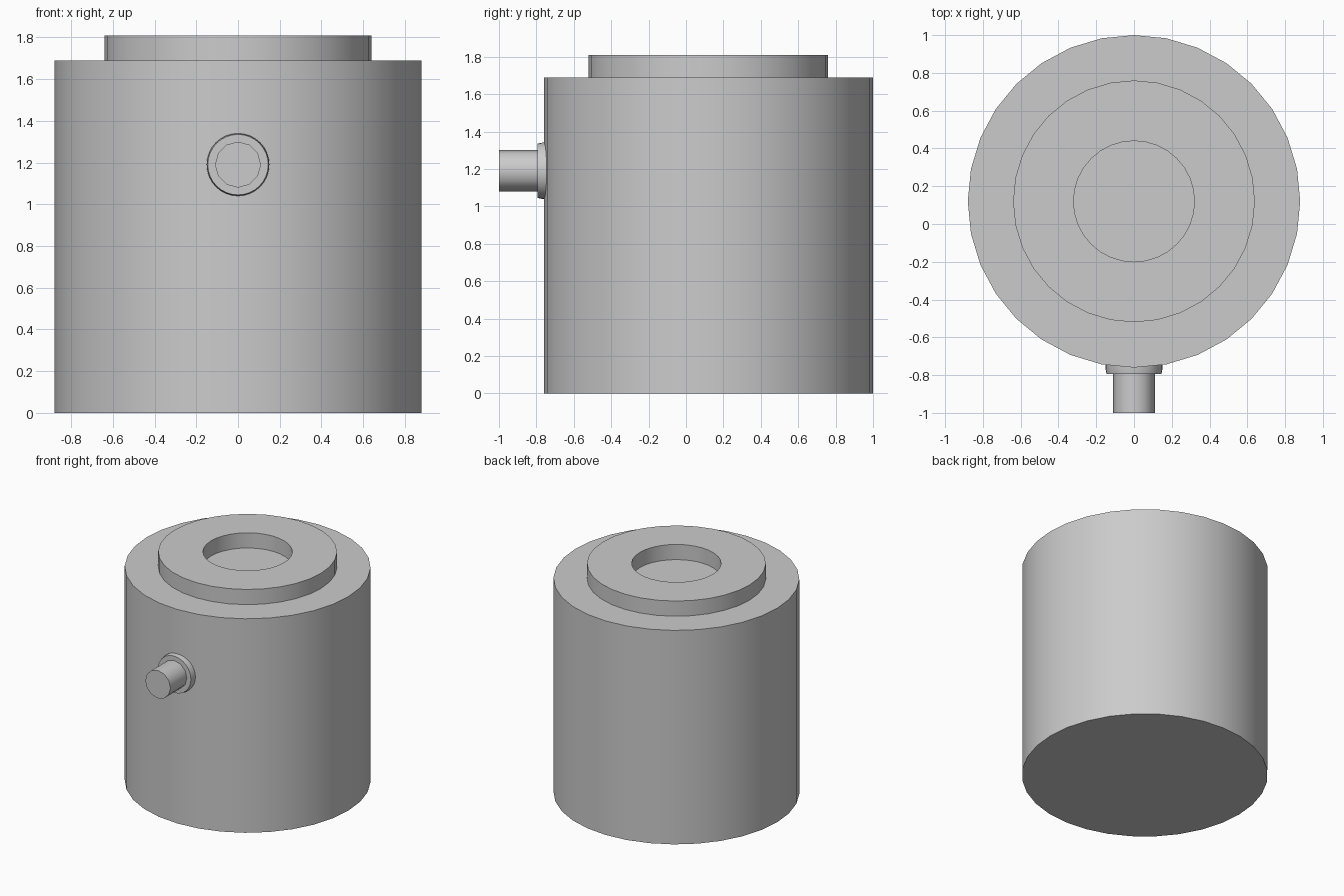
import bpy
import bmesh
import math
from mathutils import Matrix

cube = bpy.data.objects.get("Cube")
if cube:
    bpy.data.objects.remove(cube, do_unlink=True)

# Single grey finish
grey = bpy.data.materials.new("plain grey")
grey.use_nodes = True
colour = (0.6, 0.6, 0.6, 1)
grey.diffuse_color = colour
grey.node_tree.nodes["Principled BSDF"].inputs["Base Color"].default_value = colour


def lathe(name, profile, sides, matrix):
    """Spin a closed (radius, height) profile around the local z axis."""
    bm = bmesh.new()
    verts = [bm.verts.new((r, 0, h)) for r, h in profile]
    edges = [bm.edges.new(pair) for pair in zip(verts, verts[1:])]
    bmesh.ops.spin(bm, geom=verts + edges, cent=(0, 0, 0), axis=(0, 0, 1),
                   angle=math.tau, steps=sides, use_merge=True)
    bmesh.ops.remove_doubles(bm, verts=bm.verts, dist=0.0001)
    bmesh.ops.recalc_face_normals(bm, faces=bm.faces)
    mesh = bpy.data.meshes.new(name)
    bm.to_mesh(mesh)
    bm.free()
    mesh.materials.append(grey)
    obj = bpy.data.objects.new(name, mesh)
    bpy.context.collection.objects.link(obj)
    obj.matrix_world = matrix
    bpy.ops.object.select_all(action="DESELECT")
    obj.select_set(True)
    bpy.context.view_layer.objects.active = obj
    bpy.ops.object.shade_smooth_by_angle(angle=math.radians(35))
    return obj


centre_y = 0.12
body_r, body_top = 0.88, 1.69
collar_r, hole_r, collar_top = 0.64, 0.32, 1.81
upright = Matrix.Translation((0, centre_y, 0))

# Tank body with closed bottom and top
lathe("tank_body", [(0, 0), (body_r, 0), (body_r, body_top), (0, body_top)], 32, upright)

# Raised ring whose opening shows the tank top
lathe("top_collar", [(hole_r, body_top), (collar_r, body_top), (collar_r, collar_top),
                     (hole_r, collar_top), (hole_r, body_top)], 32, upright)

# Front spout with its flange, pointing to -y
forward = Matrix.Translation((0, 0, 1.19)) @ Matrix.Rotation(math.pi / 2, 4, "X")
lathe("spout_flange", [(0, 0.7), (0.15, 0.7), (0.15, 0.77), (0.145, 0.795), (0, 0.795)], 32, forward)
lathe("spout_pipe", [(0, 0.75), (0.11, 0.75), (0.11, 1.0), (0, 1.0)], 12, forward)
